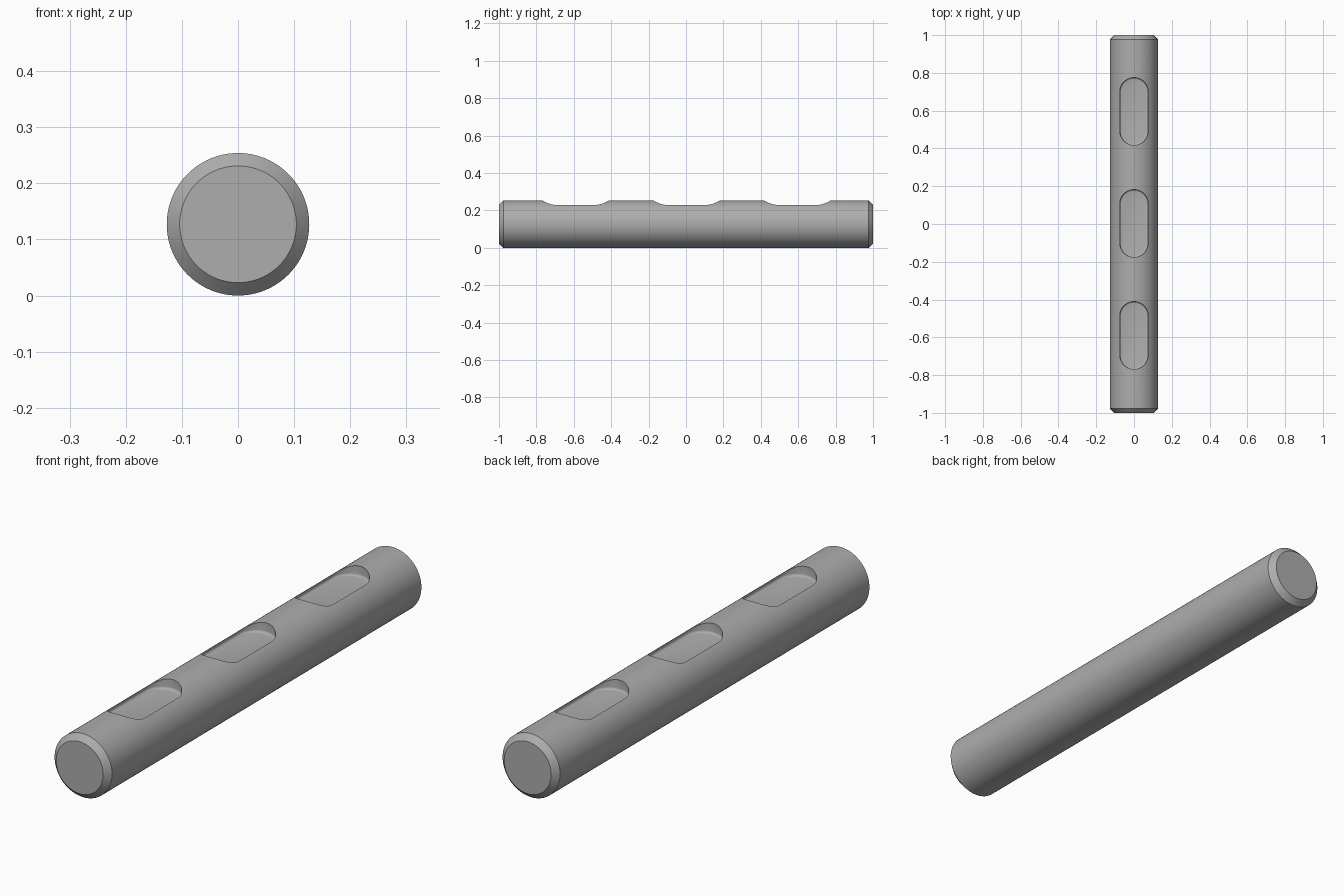
import bpy, bmesh, math

if "Cube" in bpy.data.objects:
    bpy.data.objects.remove(bpy.data.objects["Cube"])

R, HALF, CH = 0.127, 1.0, 0.023      # pin radius, half length, end chamfer
SLOT_R, SLOT_HALF = 0.075, 0.104     # slot end radius, half of its straight run
FLOOR, FILLET = 0.212, 0.009         # slot floor height, floor corner radius

steel = bpy.data.materials.new("steel grey")
steel.diffuse_color = (0.42, 0.42, 0.42, 1)
steel.use_nodes = True
steel.node_tree.nodes["Principled BSDF"].inputs["Base Color"].default_value = steel.diffuse_color


def loft(name, rings):
    """Closed solid through rings of equal point count."""
    bm = bmesh.new()
    loops = [[bm.verts.new(p) for p in ring] for ring in rings]
    n = len(loops[0])
    for a, b in zip(loops, loops[1:]):
        for i in range(n):
            j = (i + 1) % n
            bm.faces.new((a[i], a[j], b[j], b[i]))
    bm.faces.new(loops[0])
    bm.faces.new(loops[-1])
    bmesh.ops.recalc_face_normals(bm, faces=bm.faces[:])
    me = bpy.data.meshes.new(name)
    bm.to_mesh(me)
    bm.free()
    me.materials.append(steel)
    ob = bpy.data.objects.new(name, me)
    bpy.context.collection.objects.link(ob)
    return ob


def circle(y, r, n=96):
    return [(r * math.cos(2 * math.pi * i / n), y,
             R + r * math.sin(2 * math.pi * i / n)) for i in range(n)]


def stadium(yc, z, r, n=24):
    pts = []
    for side in (1, -1):
        for i in range(n + 1):
            a = math.pi * i / n
            pts.append((side * r * math.cos(a),
                        yc + side * (SLOT_HALF + r * math.sin(a)), z))
    return pts


# Round pin with chamfered ends
pin = loft("slotted_pin", [circle(-HALF, R - CH), circle(-HALF + CH, R),
                           circle(HALF - CH, R), circle(HALF, R - CH)])

# Three rounded slots with filleted floors, cut along the top
for yc in (-0.59, 0.003, 0.596):
    rings = []
    for k in range(5):
        t = math.pi / 2 * k / 4
        rings.append(stadium(yc, FLOOR + FILLET * (1 - math.cos(t)),
                             SLOT_R - FILLET * (1 - math.sin(t))))
    rings.append(stadium(yc, 0.4, SLOT_R))
    cutter = loft("slot_cutter", rings)
    cutter.hide_render = True
    mod = pin.modifiers.new("slot", 'BOOLEAN')
    mod.operation = 'DIFFERENCE'
    mod.solver = 'EXACT'
    mod.object = cutter
    bpy.context.view_layer.objects.active = pin
    bpy.ops.object.modifier_apply(modifier=mod.name)
    bpy.data.objects.remove(cutter)

# Smooth round surfaces, sharp rims
bpy.ops.object.select_all(action='DESELECT')
pin.select_set(True)
bpy.context.view_layer.objects.active = pin
bpy.ops.object.shade_smooth_by_angle(angle=math.radians(30))
